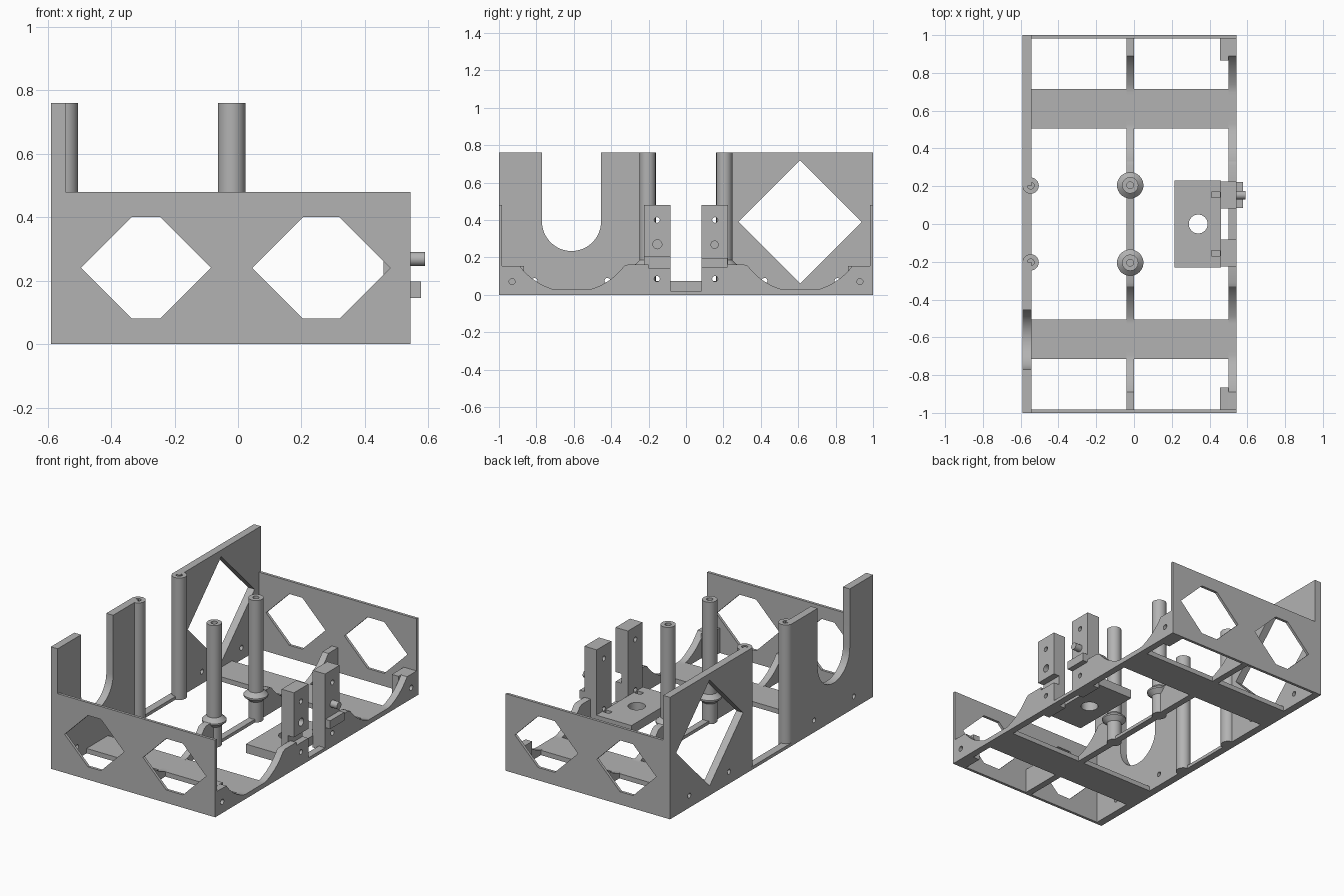
import bpy, bmesh, math
from mathutils import Matrix, Vector

cube = bpy.data.objects.get("Cube")
if cube:
    bpy.data.objects.remove(cube)

grey = bpy.data.materials.new("plain_grey")
grey.use_nodes = True
tone = (0.45, 0.45, 0.45, 1)
grey.diffuse_color = tone
grey.node_tree.nodes["Principled BSDF"].inputs["Base Color"].default_value = tone


def finish(name, bm):
    bmesh.ops.recalc_face_normals(bm, faces=bm.faces)
    mesh = bpy.data.meshes.new(name)
    bm.to_mesh(mesh)
    bm.free()
    obj = bpy.data.objects.new(name, mesh)
    bpy.context.collection.objects.link(obj)
    mesh.materials.append(grey)
    return obj


def activate(obj):
    bpy.ops.object.select_all(action='DESELECT')
    obj.select_set(True)
    bpy.context.view_layer.objects.active = obj


def smooth(obj):
    activate(obj)
    bpy.ops.object.shade_smooth_by_angle(angle=math.radians(25))


def prism(name, outline, axis, lo, hi):
    """Extrude a 2D outline along x (y,z), y (x,z) or z (x,y)."""
    place = {'x': lambda a, b, d: (d, a, b),
             'y': lambda a, b, d: (a, d, b),
             'z': lambda a, b, d: (a, b, d)}[axis]
    bm = bmesh.new()
    face = bm.faces.new([bm.verts.new(place(a, b, lo)) for a, b in outline])
    ext = bmesh.ops.extrude_face_region(bm, geom=[face])
    moved = [g for g in ext["geom"] if isinstance(g, bmesh.types.BMVert)]
    bmesh.ops.translate(bm, verts=moved, vec=place(0, 0, hi - lo))
    return finish(name, bm)


def box(name, x, y, z):
    return prism(name, [(x[0], y[0]), (x[1], y[0]), (x[1], y[1]), (x[0], y[1])], 'z', *z)


def arc(a, b, r, start, end, n=24):
    steps = [math.radians(start + (end - start) * i / n) for i in range(n + 1)]
    return [(a + r * math.cos(t), b + r * math.sin(t)) for t in steps]


def rod(name, a, b, r, axis, lo, hi):
    return prism(name, arc(a, b, r, 0, 360, 32)[:-1], axis, lo, hi)


def lathe(name, profile, x, y):
    bm = bmesh.new()
    verts = [bm.verts.new((r, 0, z)) for r, z in profile]
    edges = [bm.edges.new(pair) for pair in zip(verts, verts[1:])]
    bmesh.ops.spin(bm, geom=verts + edges, axis=(0, 0, 1), cent=(0, 0, 0),
                   angle=math.tau, steps=32)
    bmesh.ops.remove_doubles(bm, verts=bm.verts, dist=0.0005)
    bmesh.ops.translate(bm, verts=bm.verts, vec=(x, y, 0))
    obj = finish(name, bm)
    smooth(obj)
    return obj


def cut(obj, *cutters):
    for cutter in cutters:
        cutter.hide_render = True
        mod = obj.modifiers.new("cut", 'BOOLEAN')
        mod.operation, mod.solver, mod.object = 'DIFFERENCE', 'EXACT', cutter
        activate(obj)
        bpy.ops.object.modifier_apply(modifier=mod.name)
        bpy.data.objects.remove(cutter)
    smooth(obj)


def mirrored(half):
    """Complete a half outline about the vertical axis."""
    return half + [(-a, b) for a, b in reversed(half)]


# Tall side wall: U-shaped cutout, open middle, diamond window and screw holes
slot = arc(-0.612, 0.392, 0.158, 0, -180)
wall = prism("tall_wall",
             [(-1, 0), (1, 0), (1, 0.76), (0.2, 0.76), (0.2, 0.02), (-0.2, 0.02),
              (-0.2, 0.76), (-0.454, 0.76)] + slot + [(-0.77, 0.76), (-1, 0.76)],
             'x', -0.59, -0.543)
cut(wall, prism("diamond_cutter", arc(0.61, 0.39, 0.33, 0, 270, 3), 'x', -0.7, -0.4),
    *[rod("screw_cutter", y, 0.075, 0.015, 'x', -0.7, -0.4)
      for y in (-0.81, -0.42, 0.42, 0.81)])

# End plates with pairs of six-sided windows
for side, label in ((-1, "front"), (1, "back")):
    plate = box(label + "_plate", (-0.589, 0.543),
                sorted((side * 0.983, side)), (0, 0.48))
    windows = []
    for left, top_a, top_b, right in ((-0.495, -0.335, -0.245, -0.085),
                                      (0.045, 0.205, 0.32, 0.48)):
        windows.append(prism("window_cutter",
                             [(left, 0.24), (top_a, 0.08), (top_b, 0.08),
                              (right, 0.24), (top_b, 0.4), (top_a, 0.4)],
                             'y', side - 0.1, side + 0.1))
    cut(plate, *windows)

# Scalloped lengthwise ribs
scallop = arc(0.61, 0.365, 0.35, 323, 253, 20)
rib_half = [(0.985, 0), (0.985, 0.155)] + \
    [(y, max(z, 0.03)) for y, z in scallop[:-1]] + \
    [(y, max(z, 0.03)) for y, z in arc(0.61, 0.365, 0.35, 253, 217, 12)] + \
    [(0.31, 0.162), (0.2, 0.162), (0.2, 0.02)]
middle_rib = prism("middle_rib", mirrored(rib_half), 'x', -0.041, 0)
smooth(middle_rib)
outer_rib = prism("outer_rib", mirrored(rib_half), 'x', 0.5, 0.543)
cut(outer_rib, *[rod("screw_cutter", s * 0.93, 0.07, 0.016, 'x', 0.4, 0.7) for s in (-1, 1)])

# Parts repeated at both ends
for s, label in ((-1, "front"), (1, "back")):
    box(label + "_cross_bar", (-0.545, 0.502), sorted((s * 0.505, s * 0.715)), (0, 0.03))

    corner = box(label + "_corner_block", (0.455, 0.501),
                 sorted((s * 0.865, s * 0.985)), (0, 0.155))
    cut(corner, rod("screw_cutter", s * 0.93, 0.07, 0.016, 'x', 0.4, 0.7))

    # Plain posts on the wall and collared posts on the middle rib
    bore = [(0.043, 0.76), (0.018, 0.76), (0.018, 0.64), (0, 0.64)]
    lathe(label + "_wall_post", [(0, 0), (0.043, 0)] + bore, -0.547, s * 0.203)
    lathe(label + "_collared_post",
          [(0, 0), (0.043, 0), (0.043, 0.125), (0.07, 0.15), (0.07, 0.16),
           (0.043, 0.185)] + bore, -0.02, s * 0.205)

    # Upright clamp with screw holes
    clamp = box(label + "_clamp", (0.458, 0.543), sorted((s * 0.082, s * 0.225)), (0, 0.48))
    cutters = [rod("screw_cutter", s * 0.155, z, 0.015, 'x', 0.4, 0.7) for z in (0.085, 0.4)]
    if s < 0:
        cutters.append(rod("socket_cutter", -0.153, 0.27, 0.024, 'x', 0.5, 0.6))
        cutters.append(box("slot_cutter", (0.503, 0.6), (-0.3, 0), (0.143, 0.202)))
    cut(clamp, *cutters)

# Peg and tongue on the back clamp
smooth(rod("locating_peg", 0.153, 0.268, 0.022, 'x', 0.53, 0.59))
box("locating_tongue", (0.53, 0.577), (0.084, 0.223), (0.145, 0.197))

# Mounting plate with a round hole and two nut pockets
mount = box("mounting_plate", (0.215, 0.46), (-0.23, 0.23), (0.02, 0.075))
cut(mount, rod("hole_cutter", 0.34, 0, 0.05, 'z', -0.1, 0.2),
    *[box("nut_cutter", (0.41, 0.455), (s * 0.155 - 0.015, s * 0.155 + 0.015), (0.05, 0.2))
      for s in (-1, 1)])
